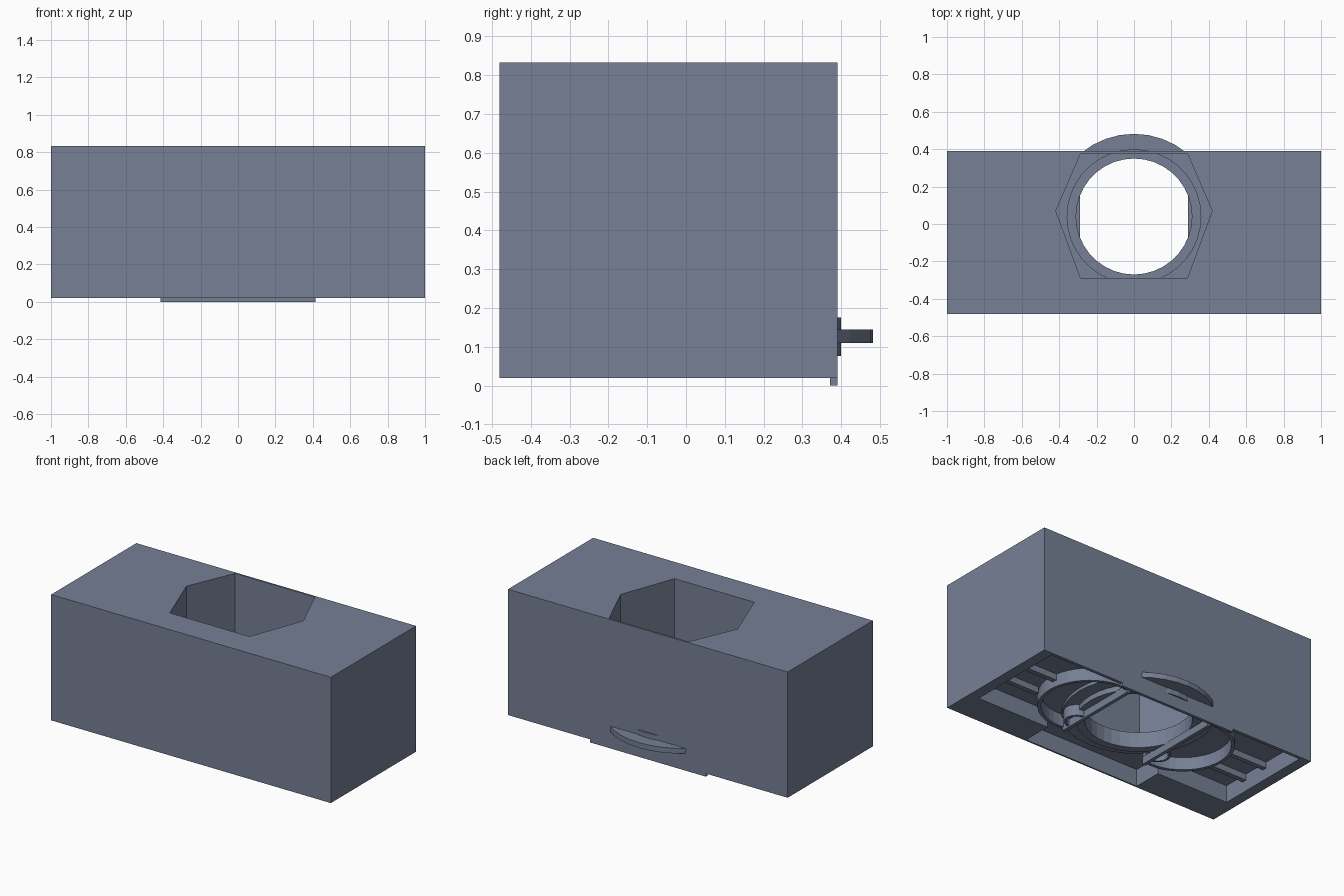
import bpy, bmesh, math

if "Cube" in bpy.data.objects:
    bpy.data.objects.remove(bpy.data.objects["Cube"])

slate = bpy.data.materials.new("slate")
slate.diffuse_color = (0.18, 0.215, 0.30, 1)
slate.use_nodes = True
slate.node_tree.nodes["Principled BSDF"].inputs["Base Color"].default_value = slate.diffuse_color
CY = 0.04  # centre of the socket in y


def prism(name, outline, z0, z1):
    """Extrude a closed xy outline from z0 to z1."""
    bm = bmesh.new()
    face = bm.faces.new([bm.verts.new((x, y, z0)) for x, y in outline])
    ext = bmesh.ops.extrude_face_region(bm, geom=[face])
    top = [v for v in ext["geom"] if isinstance(v, bmesh.types.BMVert)]
    bmesh.ops.translate(bm, verts=top, vec=(0, 0, z1 - z0))
    bmesh.ops.recalc_face_normals(bm, faces=bm.faces)
    mesh = bpy.data.meshes.new(name)
    bm.to_mesh(mesh)
    bm.free()
    mesh.materials.append(slate)
    ob = bpy.data.objects.new(name, mesh)
    bpy.context.collection.objects.link(ob)
    return ob


def box(name, x0, x1, y0, y1, z0, z1):
    return prism(name, [(x0, y0), (x1, y0), (x1, y1), (x0, y1)], z0, z1)


def arc(cx, cy, r, a0, a1, n):
    return [(cx + r * math.cos(math.radians(a0 + (a1 - a0) * i / n)),
             cy + r * math.sin(math.radians(a0 + (a1 - a0) * i / n))) for i in range(n + 1)]


def cut(ob, cutter):
    mod = ob.modifiers.new("cut", "BOOLEAN")
    mod.operation = "DIFFERENCE"
    mod.solver = "EXACT"
    mod.object = cutter
    cutter.hide_render = True
    cutter.hide_set(True)
    cutter.display_type = "WIRE"


def ring(name, r_out, r_in, z0, z1, n=36):
    ob = prism(name, arc(0, CY, r_out, 0, 360, n)[:-1], z0, z1)
    cut(ob, prism(name + "_cutter", arc(0, CY, r_in, 0, 360, n)[:-1], z0 - 0.05, z1 + 0.05))
    return ob


# Main block with hexagonal socket and underside recess
body = box("body", -1, 1, -0.48, 0.39, 0.02, 0.833)
recess = [(-0.93, -0.28), (-0.415, -0.28), (-0.415, -0.47), (0.415, -0.47),
          (0.415, -0.28), (0.93, -0.28), (0.93, 0.37), (-0.93, 0.37)]
cut(body, prism("recess_cutter", recess, -0.1, 0.13))
hexagon = [(-0.285, -0.29), (0.285, -0.29), (0.418, 0.07),
           (0.285, 0.378), (-0.285, 0.378), (-0.418, 0.07)]
cut(body, prism("socket_cutter", hexagon, 0.1, 1.0))

# Tongue below the back edge
box("back_tongue", -0.415, 0.415, 0.371, 0.39, 0, 0.03)

# Turning disc and its collar, poking out of the back
ring("disc", 0.442, 0.335, 0.11, 0.144)
ring("collar", 0.36, 0.31, 0.076, 0.176)

# Underside clips and ribs, mirrored left and right
for s, side in ((-1, "left"), (1, "right")):
    def mirrored(name, pts, z0, z1):
        return prism(side + "_" + name, [(s * x, y) for x, y in pts], z0, z1)

    def strip(name, x0, x1, y0, y1, z0, z1):
        return mirrored(name, [(x0, y0), (x1, y0), (x1, y1), (x0, y1)], z0, z1)

    strip("bar", 0.29, 0.312, -0.27, 0.31, 0.03, 0.08)
    mirrored("curved_wall", arc(0.35, 0.02, 0.30, -100, 100, 24)
             + arc(0.35, 0.02, 0.28, 100, -100, 24), 0.05, 0.132)
    mirrored("small_curved_wall", arc(0.305, -0.15, 0.075, -90, 90, 12)
             + arc(0.305, -0.15, 0.06, 90, -90, 12), 0.04, 0.112)
    for i, y in enumerate((-0.12, 0.06)):
        strip("rib_%d" % i, 0.63, 0.935, y - 0.015, y + 0.015, 0.09, 0.132)
